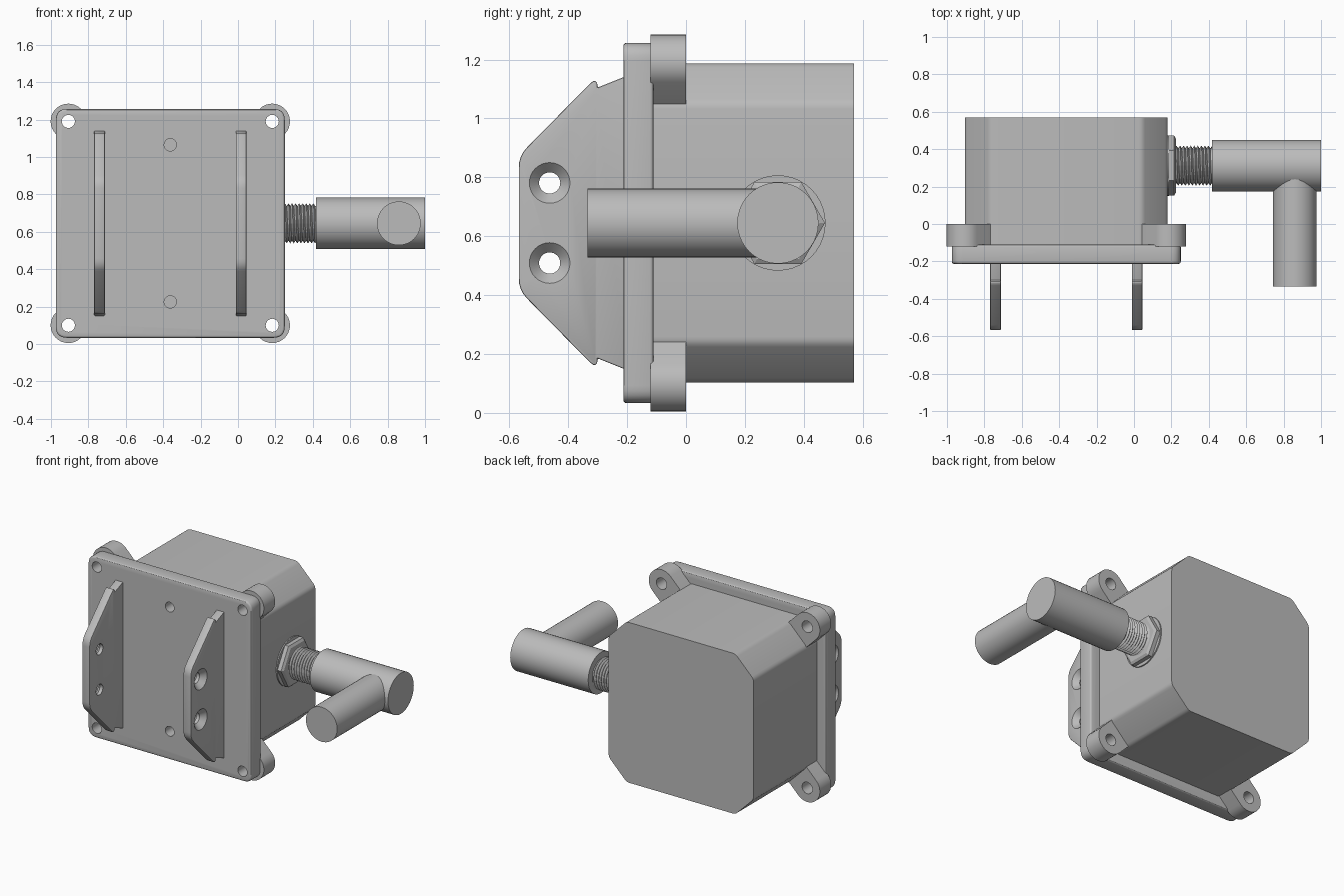
import bpy, bmesh, math
from mathutils import Vector

if "Cube" in bpy.data.objects:
    bpy.data.objects.remove(bpy.data.objects["Cube"])

grey = bpy.data.materials.new("mid grey")
grey.use_nodes = True
grey.diffuse_color = (0.5, 0.5, 0.5, 1)
grey.node_tree.nodes["Principled BSDF"].inputs["Base Color"].default_value = (0.5, 0.5, 0.5, 1)

CX, CZ = -0.362, 0.645      # middle of the housing
PY = 0.312                  # depth of the pipe axis


def finish(name, bm):
    bmesh.ops.recalc_face_normals(bm, faces=bm.faces[:])
    mesh = bpy.data.meshes.new(name)
    bm.to_mesh(mesh)
    bm.free()
    mesh.materials.append(grey)
    ob = bpy.data.objects.new(name, mesh)
    bpy.context.collection.objects.link(ob)
    return ob


def place(axis, t, a, b):
    return Vector((t, a, b)) if axis == "x" else Vector((a, t, b))


def skin(name, rings):
    """Join equal rings of points and cap both ends."""
    bm = bmesh.new()
    rows = [[bm.verts.new(p) for p in ring] for ring in rings]
    n = len(rows[0])
    for lo, hi in zip(rows, rows[1:]):
        for i in range(n):
            j = (i + 1) % n
            bm.faces.new((lo[i], lo[j], hi[j], hi[i]))
    bm.faces.new(rows[0])
    bm.faces.new(rows[-1])
    return finish(name, bm)


def prism(name, axis, outline, start, end):
    return skin(name, [[place(axis, t, a, b) for a, b in outline] for t in (start, end)])


def lathe(name, axis, a, b, profile, n=32):
    turns = [math.tau * i / n for i in range(n)]
    return skin(name, [[place(axis, t, a + r * math.cos(u), b + r * math.sin(u)) for u in turns]
                       for t, r in profile])


def rounded(points, radius, steps=5):
    """Round the corners of a closed outline."""
    pts = [Vector(p) for p in points]
    out = []
    for i, p in enumerate(pts):
        before, after = pts[i - 1], pts[(i + 1) % len(pts)]
        s = p + (before - p).normalized() * radius
        e = p + (after - p).normalized() * radius
        for k in range(steps + 1):
            f = k / steps
            out.append(s * (1 - f) ** 2 + p * 2 * f * (1 - f) + e * f * f)
    return out


def apply_all(ob):
    bpy.ops.object.select_all(action="DESELECT")
    bpy.context.view_layer.objects.active = ob
    ob.select_set(True)
    for m in list(ob.modifiers):
        bpy.ops.object.modifier_apply(modifier=m.name)


def cut(ob, cutters):
    for c in cutters:
        m = ob.modifiers.new("hole", "BOOLEAN")
        m.operation = "DIFFERENCE"
        m.solver = "EXACT"
        m.object = c
    apply_all(ob)
    for c in cutters:
        bpy.data.objects.remove(c)


def soften(ob, width, segments=3):
    m = ob.modifiers.new("soft edge", "BEVEL")
    m.width = width
    m.segments = segments
    m.limit_method = "ANGLE"
    m.angle_limit = math.radians(40)
    apply_all(ob)


corners = [(sx, sz) for sx in (-1, 1) for sz in (-1, 1)]
LUG = 0.545                 # lug offset from the middle on both axes

# Housing with chamfered corners
h, c = 0.542, 0.135
octagon = [(-h, c - h), (c - h, -h), (h - c, -h), (h, c - h),
           (h, h - c), (h - c, h), (c - h, h), (-h, h - c)]
prism("housing", "y", rounded([(CX + x, CZ + z) for x, z in octagon], 0.02, 3), -0.13, 0.57)

# Front plate with four through holes and two blind holes
w = 0.612
square = [(CX + x * w, CZ + z * w) for x, z in ((-1, -1), (1, -1), (1, 1), (-1, 1))]
plate = prism("front_plate", "y", rounded(square, 0.06, 6), -0.213, -0.11)
soften(plate, 0.012)
holes = [lathe("cutter", "y", CX + sx * LUG, CZ + sz * LUG, [(-0.3, 0.035), (0.1, 0.035)], 24)
         for sx, sz in corners]
holes += [lathe("cutter", "y", CX, CZ + s * 0.42, [(-0.3, 0.033), (-0.14, 0.033)], 24)
          for s in (-1, 1)]
cut(plate, holes)

# Mounting lugs reaching out from the chamfers
for sx, sz in corners:
    mid = Vector((CX + sx * LUG, CZ + sz * LUG))
    out = Vector((sx, sz)).normalized()
    side = Vector((-out.y, out.x))
    r = 0.095
    outline = [mid - out * 0.13 - side * r]
    for i in range(17):
        u = math.pi * (i / 16 - 0.5)
        outline.append(mid + (out * math.cos(u) + side * math.sin(u)) * r)
    outline.append(mid - out * 0.13 + side * r)
    name = ("top" if sz > 0 else "bottom") + ("_left" if sx > 0 else "_right") + "_lug"
    lug = prism(name, "y", outline, -0.12, 0.0)
    cut(lug, [lathe("cutter", "y", mid.x, mid.y, [(-0.3, 0.039), (0.1, 0.039)], 24)])

# Two front brackets, countersunk on their outer faces
half = [(-0.2, 0.5), (-0.3, 0.5), (-0.568, 0.228)]
shape = [(y, CZ + z) for y, z in half] + [(y, CZ - z) for y, z in reversed(half)]
arc = rounded(shape[1:5], 0.04, 4)
shape = [shape[0]] + arc + [shape[5]]
for s, name in ((1, "left_bracket"), (-1, "right_bracket")):
    inner, outer = CX + s * 0.35, CX + s * 0.407
    bracket = prism(name, "x", shape, inner, outer)
    soften(bracket, 0.005, 2)
    cut(bracket, [lathe("cutter", "x", -0.463, CZ + k * 0.136,
                        [(inner - s * 0.05, 0.036), (outer - s * 0.034, 0.036),
                         (outer, 0.069), (outer + s * 0.02, 0.069)]) for k in (-1, 1)])

# Washer and hexagonal locknut
lathe("washer", "x", PY, CZ, [(0.17, 0.162), (0.188, 0.162)], 40)
lathe("locknut", "x", PY, CZ, [(0.18, 0.16), (0.215, 0.16), (0.225, 0.142)], 6)

# Threaded neck: plain core wrapped by a helical ridge
lathe("neck_core", "x", PY, CZ, [(0.17, 0.094), (0.43, 0.094)])
bm = bmesh.new()
n, pitch, turns = 24, 0.019, 11
crest, root = [], []
for k in range(n * turns):
    u = math.tau * k / n
    x = 0.208 + pitch * k / n
    for row, r, dx in ((crest, 0.107, 0), (root, 0.093, pitch / 2)):
        row.append(bm.verts.new((x + dx, PY + r * math.cos(u), CZ + r * math.sin(u))))
for k in range(n * turns - 1):
    bm.faces.new((crest[k], crest[k + 1], root[k + 1], root[k]))
    if k + n + 1 < n * turns:
        bm.faces.new((root[k], root[k + 1], crest[k + n + 1], crest[k + n]))
finish("neck_thread", bm)

# Elbow made of two crossing round pipes
lathe("side_pipe", "x", PY, CZ, [(0.417, 0.138), (1.0, 0.138)], 40)
lathe("forward_pipe", "y", 0.86, CZ, [(-0.335, 0.117), (PY, 0.117)], 40)

# Smooth the rounded walls and keep the edges crisp
bpy.ops.object.select_all(action="DESELECT")
for ob in bpy.context.collection.objects:
    if ob.type == "MESH" and ob.name != "neck_thread":
        ob.select_set(True)
        bpy.context.view_layer.objects.active = ob
bpy.ops.object.shade_smooth_by_angle(angle=math.radians(30))
